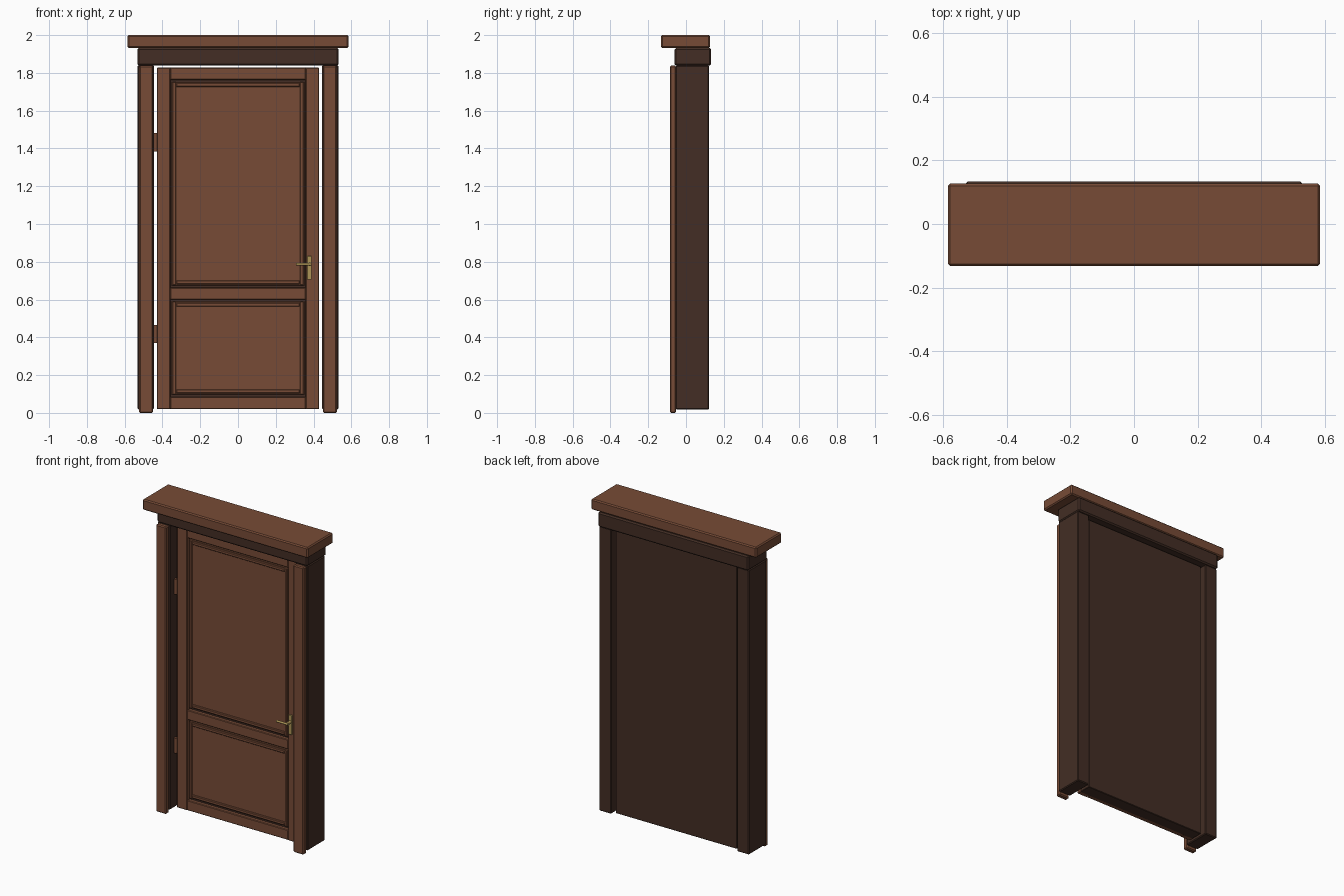
import bpy, math
from mathutils import Vector

if "Cube" in bpy.data.objects:
    bpy.data.objects.remove(bpy.data.objects["Cube"])


def mat(name, col):
    m = bpy.data.materials.new(name)
    m.diffuse_color = (*col, 1)
    m.use_nodes = True
    m.node_tree.nodes["Principled BSDF"].inputs["Base Color"].default_value = m.diffuse_color
    return m


BROWN = mat("warm brown wood", (0.185, 0.071, 0.037))
DARK = mat("dark brown wood", (0.056, 0.027, 0.018))
BRASS = mat("brass", (0.42, 0.30, 0.095))


def box(name, x, y, z, m, bevel=0.004):
    """Bevelled box from (min, max) ranges."""
    bpy.ops.mesh.primitive_cube_add(size=1)
    o = bpy.context.object
    o.name = name
    c = Vector(((x[0] + x[1]) / 2, (y[0] + y[1]) / 2, (z[0] + z[1]) / 2))
    d = (x[1] - x[0], y[1] - y[0], z[1] - z[0])
    for v in o.data.vertices:
        v.co = Vector(v.co[i] * d[i] for i in range(3)) + c
    o.data.materials.append(m)
    if bevel:
        b = o.modifiers.new("bevel", 'BEVEL')
        b.width = bevel
        b.segments = 1
    return o


def rod(name, p, q, r, m):
    """Smooth cylinder between two points."""
    p, q = Vector(p), Vector(q)
    bpy.ops.mesh.primitive_cylinder_add(vertices=16, radius=r, depth=(q - p).length,
                                        location=(p + q) / 2)
    o = bpy.context.object
    o.name = name
    o.rotation_euler = (q - p).to_track_quat('Z', 'Y').to_euler()
    o.data.materials.append(m)
    bpy.ops.object.shade_smooth_by_angle(angle=math.radians(40))


def sides(name, x, y, z, m, bevel=0.004):
    """Left and right copies of a box."""
    box("right_" + name, x, y, z, m, bevel)
    box("left_" + name, (-x[1], -x[0]), y, z, m, bevel)


# Surround: cornice, header, jambs and face casings
box("cornice", (-0.585, 0.585), (-0.132, 0.127), (1.932, 2.0), BROWN, 0.007)
box("header", (-0.532, 0.532), (-0.06, 0.133), (1.838, 1.932), DARK, 0.008)
sides("jamb", (0.445, 0.531), (-0.054, 0.122), (0.018, 1.84), DARK, 0.005)
sides("casing", (0.45, 0.523), (-0.085, -0.053), (0.0, 1.838), BROWN, 0.006)

# Door leaf with stiles and rails
box("door_slab", (-0.429, 0.429), (0.02, 0.1), (0.02, 1.828), DARK, 0.003)
sides("stile", (0.358, 0.43), (-0.005, 0.03), (0.02, 1.828), BROWN)
for name, z in (("bottom_rail", (0.02, 0.085)), ("lock_rail", (0.6, 0.663)),
                ("top_rail", (1.763, 1.828))):
    box(name, (-0.358, 0.358), (-0.003, 0.03), z, BROWN)

# Recessed panels with moulding strips
for name, z0, z1 in (("lower", 0.097, 0.59), ("upper", 0.675, 1.753)):
    box(name + "_panel", (-0.352, 0.352), (0.012, 0.03), (z0, z1), BROWN, 0.002)
    sides(name + "_upright_moulding", (0.328, 0.347), (0.002, 0.014), (z0, z1), BROWN, 0.004)
    for tag, a in (("bottom", z0 + 0.006), ("top", z1 - 0.027)):
        box(name + "_" + tag + "_moulding", (-0.328, 0.328), (0.002, 0.014),
            (a, a + 0.021), BROWN, 0.004)

# Hinges
for i, z in enumerate((0.417, 1.433)):
    rod(f"hinge_{i + 1}", (-0.437, -0.005, z - 0.048), (-0.437, -0.005, z + 0.048), 0.01, BROWN)

# Handle
box("handle_plate", (0.366, 0.39), (-0.014, 0.0), (0.705, 0.83), BRASS, 0.002)
rod("handle_neck", (0.379, -0.005, 0.787), (0.379, -0.05, 0.787), 0.009, BRASS)
rod("handle_lever", (0.39, -0.048, 0.787), (0.306, -0.048, 0.787), 0.007, BRASS)
